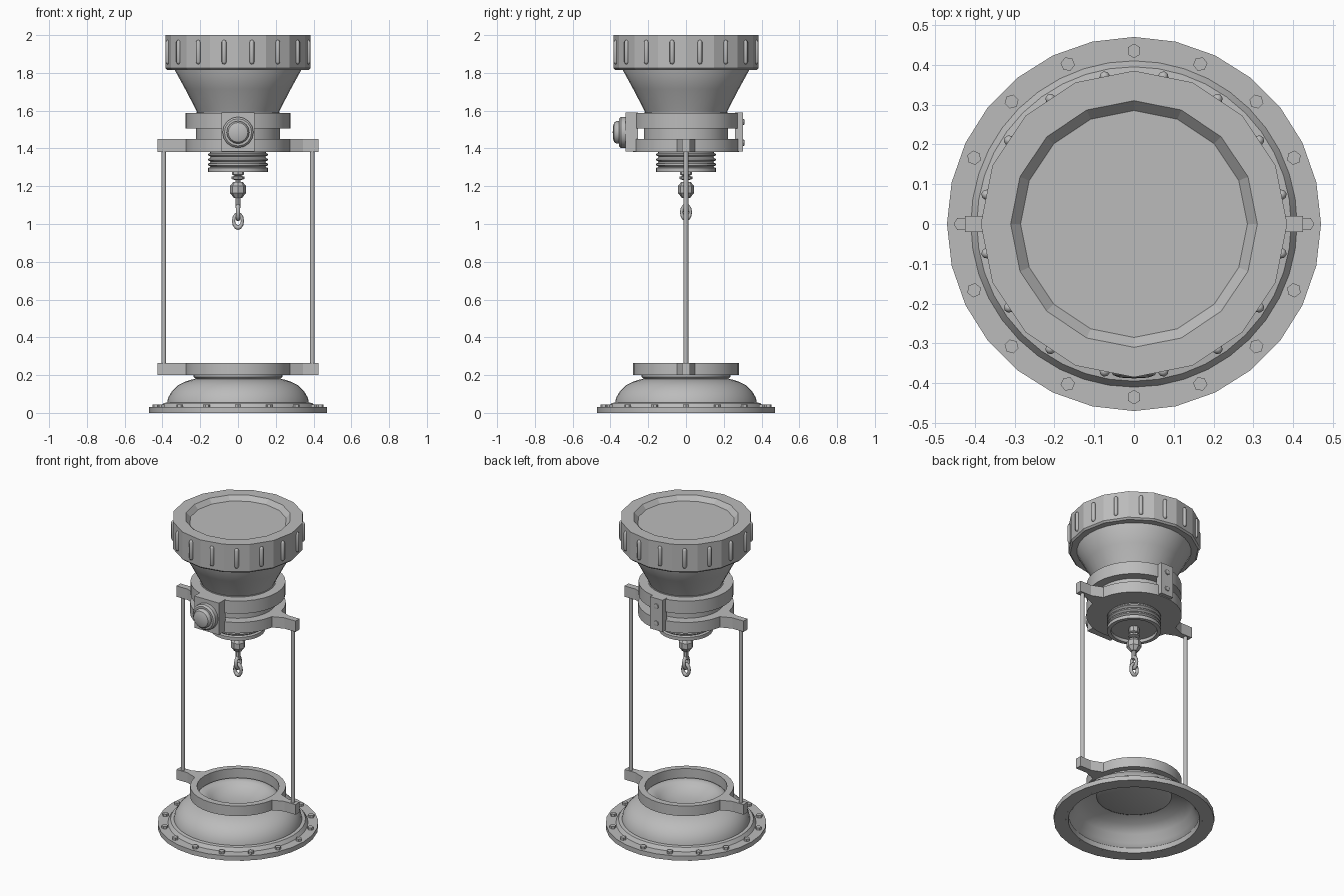
import bpy, bmesh, math
from mathutils import Matrix

cube = bpy.data.objects.get("Cube")
if cube:
    bpy.data.objects.remove(cube, do_unlink=True)

GREY = (0.5, 0.5, 0.5, 1)
metal = bpy.data.materials.new("plain grey")
metal.use_nodes = True
metal.diffuse_color = GREY
metal.node_tree.nodes["Principled BSDF"].inputs["Base Color"].default_value = GREY


def finish(name, bm, angle=30):
    bmesh.ops.remove_doubles(bm, verts=bm.verts, dist=1e-5)
    bmesh.ops.recalc_face_normals(bm, faces=bm.faces)
    mesh = bpy.data.meshes.new(name)
    bm.to_mesh(mesh)
    bm.free()
    mesh.materials.append(metal)
    ob = bpy.data.objects.new(name, mesh)
    bpy.context.collection.objects.link(ob)
    bpy.ops.object.select_all(action='DESELECT')
    ob.select_set(True)
    bpy.context.view_layer.objects.active = ob
    if angle:
        bpy.ops.object.shade_smooth_by_angle(angle=math.radians(angle))
    return ob


def revolve(bm, profile, sides, matrix=Matrix(), closed=False):
    """Sweep (radius, height) points round the z axis."""
    rings = []
    for r, z in profile:
        rings.append([bm.verts.new(matrix @ Matrix.Rotation(math.tau * i / sides, 4, 'Z')
                                   @ Matrix.Translation((r, 0, z)).translation)
                      for i in range(sides)])
    pairs = list(zip(rings, rings[1:]))
    if closed:
        pairs.append((rings[-1], rings[0]))
    for a, b in pairs:
        for i in range(sides):
            j = (i + 1) % sides
            bm.faces.new((a[i], a[j], b[j], b[i]))


def lathe(name, profile, sides=32, matrix=Matrix(), closed=False, angle=30):
    bm = bmesh.new()
    revolve(bm, profile, sides, matrix, closed)
    return finish(name, bm, angle)


def box(name, x, y, z):
    bm = bmesh.new()
    m = Matrix.Translation((sum(x) / 2, sum(y) / 2, sum(z) / 2))
    m = m @ Matrix.Diagonal((x[1] - x[0], y[1] - y[0], z[1] - z[0], 1))
    bmesh.ops.create_cube(bm, size=1, matrix=m)
    return finish(name, bm, 0)


def spin(angle, radius, z):
    return Matrix.Rotation(angle, 4, 'Z') @ Matrix.Translation((radius, 0, z))


# Base: flange, hollow dome and dished top
lathe("base_flange", [(0.40, 0), (0.47, 0), (0.47, 0.03), (0.40, 0.03)], 28, closed=True)
lathe("base_dome", [(0.40, 0.0), (0.41, 0.03), (0.395, 0.052), (0.375, 0.055),
                    (0.37, 0.08), (0.35, 0.115), (0.32, 0.145), (0.28, 0.165),
                    (0.25, 0.175), (0.225, 0.18), (0.235, 0.19), (0.235, 0.205),
                    (0.22, 0.215), (0.20, 0.217), (0.175, 0.21), (0.155, 0.195),
                    (0.11, 0.175), (0.06, 0.165), (0, 0.162),
                    (0, 0.15), (0.20, 0.15), (0.22, 0.16), (0.29, 0.14),
                    (0.34, 0.10), (0.36, 0.05), (0.38, 0.03), (0.385, 0)], 40, closed=True)

bm = bmesh.new()
for i in range(16):
    revolve(bm, [(0, 0), (0.018, 0), (0.018, 0.017), (0, 0.017)], 6,
            spin(math.tau * i / 16, 0.435, 0.028))
finish("flange_bolts", bm, 0)

# Clamp rings with flared arms, carrying two upright rods
for label, low, high, inner in (("lower", 0.20, 0.265, 0.24), ("upper", 1.38, 1.45, 0.15)):
    lathe(label + "_clamp_ring", [(inner, low), (0.28, low), (0.28, high), (inner, high)],
          32, closed=True)
    for side, s in (("left", 1), ("right", -1)):
        bm = bmesh.new()
        half = [(0.26, 0.055), (0.345, 0.02), (0.425, 0.02)]
        outline = half + [(x, -y) for x, y in reversed(half)]
        face = bm.faces.new([bm.verts.new((s * x, y, low)) for x, y in outline])
        top = bmesh.ops.extrude_face_region(bm, geom=[face])
        verts = [v for v in top["geom"] if isinstance(v, bmesh.types.BMVert)]
        bmesh.ops.translate(bm, verts=verts, vec=(0, 0, high - low))
        finish(f"{label}_{side}_arm", bm, 0)

for side, s in (("left", 1), ("right", -1)):
    lathe(side + "_rod", [(0, 0.23), (0.013, 0.23), (0.013, 1.42), (0, 1.42)], 12,
          Matrix.Translation((s * 0.393, 0, 0)), angle=40)

# Head: waist, upper band, funnel and ribbed collar
lathe("head_waist", [(0, 1.39), (0.222, 1.39), (0.222, 1.59), (0, 1.59)])
lathe("head_band", [(0.21, 1.505), (0.278, 1.505), (0.278, 1.587), (0.21, 1.587)], closed=True)
lathe("head_funnel", [(0, 1.58), (0.212, 1.58), (0.225, 1.61), (0.28, 1.715),
                      (0.335, 1.815), (0.335, 1.84), (0, 1.84)], 32)
lathe("head_collar", [(0, 1.825), (0.335, 1.815), (0.375, 1.815), (0.385, 1.825), (0.385, 2.0),
                      (0.31, 2.0), (0.285, 1.972), (0, 1.972)], 16, angle=0)

bm = bmesh.new()
for i in range(16):
    revolve(bm, [(0, -0.065), (0.009, -0.061), (0.013, -0.052),
                 (0.013, 0.052), (0.009, 0.061), (0, 0.065)], 8,
            spin(math.tau * (i + 0.5) / 16, 0.378, 1.91))
finish("collar_ribs", bm, 50)

# Front plate with round knob, back plate with two bolts
box("front_plate", (-0.088, 0.088), (-0.32, -0.255), (1.385, 1.59))
to_front = Matrix.Translation((0, 0, 1.485)) @ Matrix.Rotation(math.pi / 2, 4, 'X')
lathe("front_knob", [(0, 0.31), (0.082, 0.31), (0.082, 0.345), (0.072, 0.355), (0.06, 0.355),
                     (0.06, 0.368), (0.052, 0.38), (0.035, 0.386), (0, 0.388)], 16, to_front)
box("back_plate", (-0.045, 0.045), (0.26, 0.302), (1.385, 1.59))
for label, z in (("lower", 1.43), ("upper", 1.54)):
    m = Matrix.Translation((0, 0, z)) @ Matrix.Rotation(-math.pi / 2, 4, 'X')
    lathe(label + "_back_bolt", [(0, 0.295), (0.018, 0.295), (0.016, 0.308), (0, 0.311)], 8, m)

# Threaded socket under the head
thread = [(0, 1.295), (0.135, 1.295), (0.135, 1.275), (0.158, 1.275), (0.158, 1.297)]
for i in range(3):
    z = 1.302 + 0.026 * i
    thread += [(0.145, z), (0.148, z + 0.004), (0.158, z + 0.009),
               (0.158, z + 0.017), (0.148, z + 0.022)]
lathe("threaded_socket", thread + [(0.145, 1.39), (0, 1.39)])

# Hanging pull: stem, bead and two chain links
lathe("pull_stem", [(0, 1.30), (0.032, 1.30), (0.032, 1.262), (0.018, 1.255), (0.034, 1.25),
                    (0.034, 1.238), (0.014, 1.232), (0.014, 1.085), (0, 1.085)], 8)
lathe("pull_bead", [(0, 1.225), (0.026, 1.222), (0.043, 1.20), (0.043, 1.165),
                    (0.022, 1.138), (0, 1.135)], 8)
for label, z, turn in (("upper", 1.062, math.pi / 2), ("lower", 1.016, 0)):
    m = (Matrix.Translation((0, 0, z)) @ Matrix.Rotation(turn, 4, 'Z')
         @ Matrix.Diagonal((0.9, 1.2, 1.35, 1)) @ Matrix.Rotation(math.pi / 2, 4, 'X'))
    tube = [(0.026 + 0.0095 * math.cos(math.tau * k / 8), 0.0095 * math.sin(math.tau * k / 8))
            for k in range(8)]
    lathe(label + "_chain_link", tube, 12, m, closed=True, angle=60)
